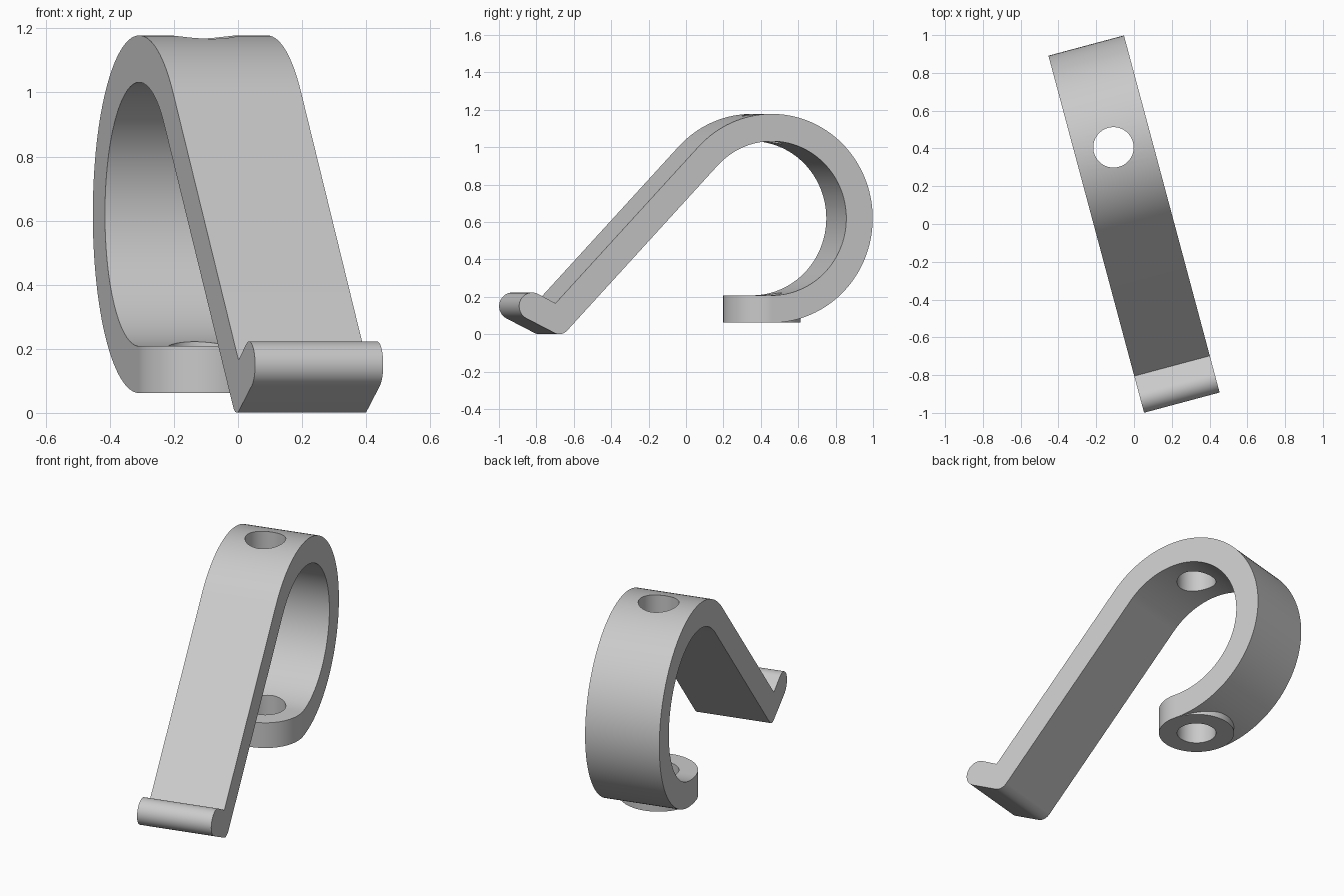
import bpy, bmesh
from math import sin, cos, radians, pi
from mathutils import Vector

cube = bpy.data.objects.get("Cube")
if cube:
    bpy.data.objects.remove(cube, do_unlink=True)

WIDTH, THICK = 0.414, 0.146
CENTRE, R_OUT = Vector((0.42, 0.62)), 0.558   # bend centre as (length, height)
R_IN = R_OUT - THICK
LEG, LIP = radians(46.7), radians(153)        # slopes of the leg and the lip
HOLE_R, TURN = 0.107, radians(15)

grey = bpy.data.materials.new("light grey")
grey.use_nodes = True
colour = (0.59, 0.59, 0.59, 1)
grey.diffuse_color = colour
grey.node_tree.nodes["Principled BSDF"].inputs["Base Color"].default_value = colour


def polar(c, r, a):
    return c + Vector((cos(a), sin(a))) * r


def arc(c, r, start, end, steps):
    return [polar(c, r, start + (end - start) * i / steps) for i in range(steps + 1)]


def prism(name, points, offset):
    """Closed solid from an outline swept along the offset, facing outwards."""
    bm = bmesh.new()
    base = [bm.verts.new(p) for p in points]
    far = [bm.verts.new(Vector(p) + Vector(offset)) for p in points]
    bm.faces.new(base[::-1])
    bm.faces.new(far)
    for i in range(len(base)):
        bm.faces.new((base[i - 1], base[i], far[i], far[i - 1]))
    bm.normal_update()
    if bm.calc_volume(signed=True) < 0:
        bmesh.ops.reverse_faces(bm, faces=bm.faces)
    mesh = bpy.data.meshes.new(name)
    bm.to_mesh(mesh)
    bm.free()
    mesh.materials.append(grey)
    ob = bpy.data.objects.new(name, mesh)
    bpy.context.collection.objects.link(ob)
    ob.rotation_euler.z = TURN
    return ob


def cylinder(name, r, z0, z1):
    # Half-step phase keeps corners off the plane where the strip ends
    ring = arc(Vector((0, CENTRE.x)), r, pi / 96, 2 * pi + pi / 96, 96)[:-1]
    return prism(name, [(p.x, p.y, z0) for p in ring], (0, 0, z1 - z0))


# Side profile: bend, sloping leg and turned-up rounded lip
tangent = LEG + pi / 2
notch = Vector((-0.778, 0.165))
lip_centre = Vector((-0.906, 0.15))
heel_r = 0.06
heel = Vector((-0.744, -0.013))               # sharp corner under the foot
heel_half = (LIP - LEG) / 2
heel_centre = polar(heel, heel_r / sin(heel_half), LEG + heel_half)

profile = arc(CENTRE, R_OUT, -pi / 2, tangent, 80)
profile.append(notch)
profile += arc(lip_centre, THICK / 2, LIP - pi / 2, LIP + pi / 2, 24)
profile += arc(heel_centre, heel_r, LIP + pi / 2, LEG + 3 * pi / 2, 12)
profile += arc(CENTRE, R_IN, tangent, -pi / 2, 80)
strip = prism("hook_strip", [(-WIDTH / 2, p.x, p.y) for p in profile], (WIDTH, 0, 0))

# Round pad closing the lower end of the strip
bottom = CENTRE.y - R_OUT
pad = cylinder("end_pad", WIDTH / 2, bottom, bottom + THICK)

# One upright hole through the pad and the top of the bend
cutter = cylinder("hole_cutter", HOLE_R, -0.5, 1.5)
cutter.hide_render = True
for part in (strip, pad):
    mod = part.modifiers.new("Hole", "BOOLEAN")
    mod.object, mod.operation, mod.solver = cutter, "DIFFERENCE", "EXACT"
    bpy.ops.object.select_all(action="DESELECT")
    part.select_set(True)
    bpy.context.view_layer.objects.active = part
    bpy.ops.object.modifier_apply(modifier=mod.name)
    bpy.ops.object.shade_smooth_by_angle(angle=radians(25))
bpy.data.objects.remove(cutter, do_unlink=True)
